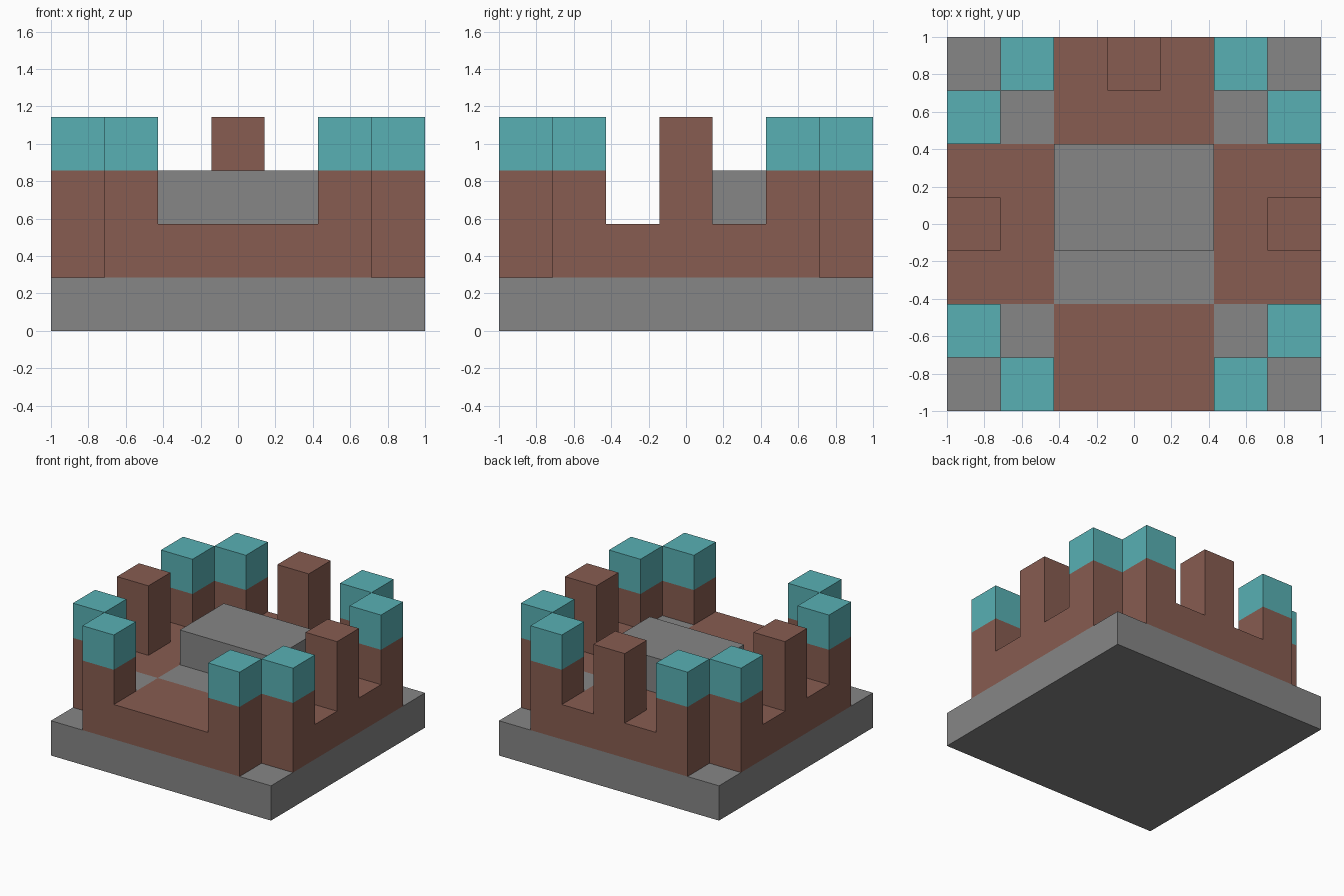
import bpy
import bmesh
from mathutils import Matrix, Vector

if "Cube" in bpy.data.objects:
    bpy.data.objects.remove(bpy.data.objects["Cube"], do_unlink=True)

U = 2 / 7  # one cell of the seven by seven plan


def material(name, rgb):
    mat = bpy.data.materials.new(name)
    mat.use_nodes = True
    mat.diffuse_color = (*rgb, 1)
    bsdf = next(n for n in mat.node_tree.nodes if n.type == "BSDF_PRINCIPLED")
    bsdf.inputs["Base Color"].default_value = (*rgb, 1)
    return mat


stone = material("grey stone", (0.238, 0.238, 0.238))
brick = material("brown brick", (0.242, 0.107, 0.082))
teal = material("teal cap", (0.098, 0.434, 0.456))


def finish(name, bm, mats):
    mesh = bpy.data.meshes.new(name)
    bm.to_mesh(mesh)
    bm.free()
    for mat in mats:
        mesh.materials.append(mat)
    obj = bpy.data.objects.new(name, mesh)
    bpy.context.collection.objects.link(obj)
    return obj


def block(name, x, y, z, size, mats, open_bottom=True, split=None):
    """Box given in cell units; faces above the split level use material 1."""
    bm = bmesh.new()
    bmesh.ops.create_cube(bm, size=1)
    bmesh.ops.transform(bm, verts=bm.verts, matrix=Matrix.Diagonal((*(s * U for s in size), 1)))
    bmesh.ops.translate(bm, verts=bm.verts, vec=Vector((x, y, z + size[2] / 2)) * U)
    if open_bottom:
        bm.normal_update()
        bmesh.ops.delete(bm, geom=[f for f in bm.faces if f.normal.z < -0.5], context="FACES")
    if split:
        geom = bm.verts[:] + bm.edges[:] + bm.faces[:]
        bmesh.ops.bisect_plane(bm, geom=geom, plane_co=(0, 0, split * U), plane_no=(0, 0, 1))
        for f in bm.faces:
            f.material_index = int(f.calc_center_median().z > split * U)
    return finish(name, bm, mats)


# Square foundation
block("foundation", 0, 0, 0, (7, 7, 1), [stone], open_bottom=False)

# Notched-corner terrace with stone paving flush in its top
bm = bmesh.new()
bmesh.ops.create_grid(bm, x_segments=7, y_segments=7, size=1)
bmesh.ops.translate(bm, verts=bm.verts, vec=(0, 0, U))


def cell(face):
    c = face.calc_center_median()
    return abs(round(c.x / U)), abs(round(c.y / U))


corners = [f for f in bm.faces if cell(f) == (3, 3)]
bmesh.ops.delete(bm, geom=corners, context="FACES")
extruded = bmesh.ops.extrude_face_region(bm, geom=bm.faces[:])
top_verts = [g for g in extruded["geom"] if isinstance(g, bmesh.types.BMVert)]
bmesh.ops.translate(bm, verts=top_verts, vec=(0, 0, U))
bmesh.ops.recalc_face_normals(bm, faces=bm.faces[:])
for f in bm.faces:
    if f.normal.z > 0.5:
        i, j = cell(f)
        f.material_index = int(max(i, j) < 2 or i == j == 2)
finish("terrace", bm, [brick, stone])

# Paired corner towers with teal caps
for sx, side in ((-1, "right"), (1, "left")):
    for sy, end in ((-1, "front"), (1, "back")):
        for i, j, kind in ((2, 3, "end"), (3, 2, "side")):
            block(f"{end}_{side}_{kind}_tower", sx * i, sy * j, 2, (1, 1, 2),
                  [brick, teal], split=3)

# Plain middle pillars on the back and both sides
for x, y, where in ((0, 3, "back"), (3, 0, "left"), (-3, 0, "right")):
    block(f"{where}_pillar", x, y, 2, (1, 1, 2), [brick])

# Raised stone platform
block("platform", 0, 0.5, 2, (3, 2, 1), [stone])
